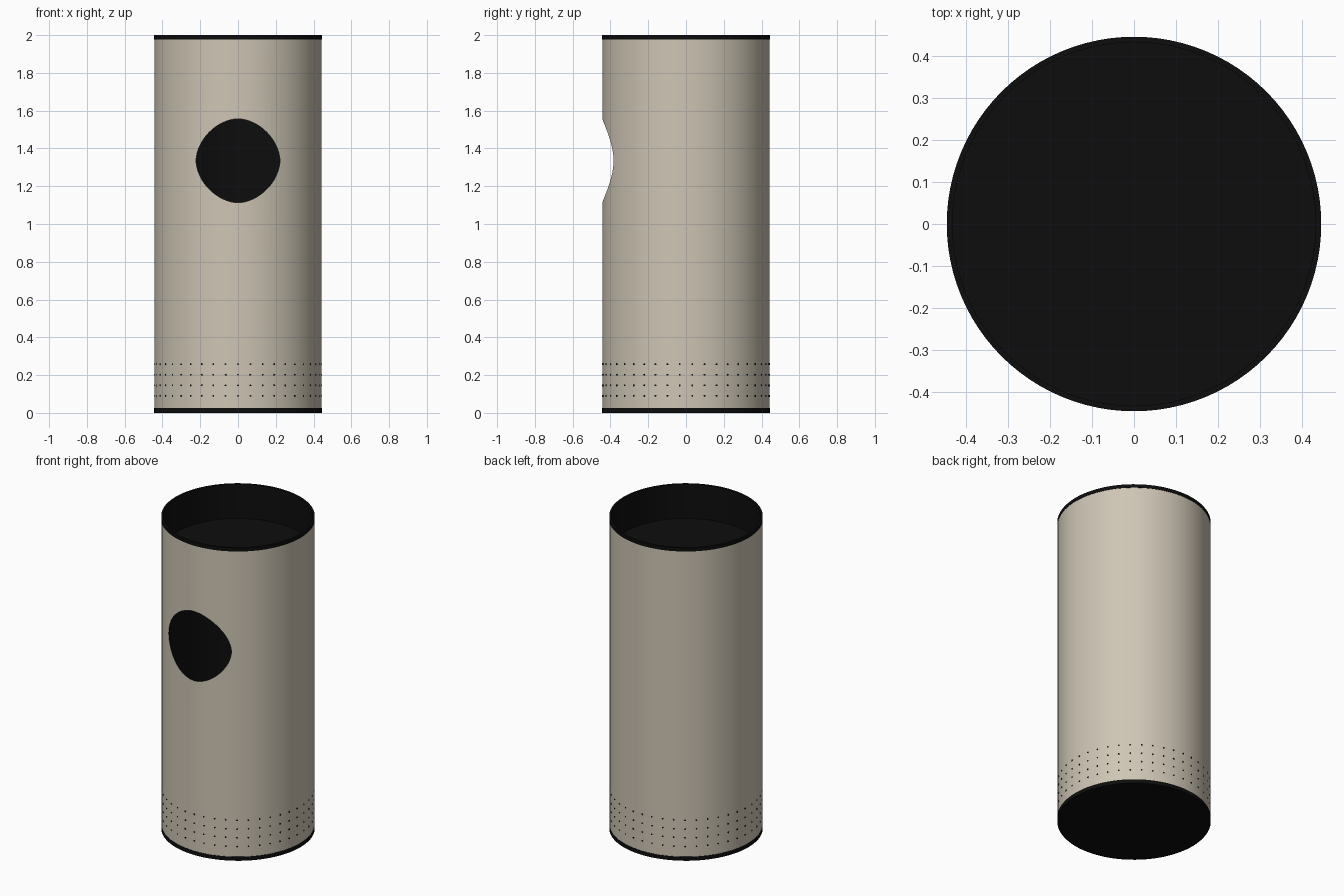
import bpy, bmesh
from math import sin, cos, tau, copysign
from mathutils import Matrix

if "Cube" in bpy.data.objects:
    bpy.data.objects.remove(bpy.data.objects["Cube"], do_unlink=True)

SEGMENTS = 96
RADIUS = 0.443
INNER = 0.434
HOLE_Z = 1.335
HOLE_R = 0.222


def material(name, colour):
    mat = bpy.data.materials.new(name)
    mat.use_nodes = True
    mat.diffuse_color = colour
    bsdf = mat.node_tree.nodes["Principled BSDF"]
    bsdf.inputs["Base Color"].default_value = colour
    bsdf.inputs["Roughness"].default_value = 0.7
    return mat


beige = material("warm beige", (0.62, 0.56, 0.46, 1))
black = material("matte black", (0.004, 0.004, 0.004, 1))


def finish(bm, name, mats):
    bmesh.ops.recalc_face_normals(bm, faces=bm.faces)
    mesh = bpy.data.meshes.new(name)
    bm.to_mesh(mesh)
    bm.free()
    for mat in mats:
        mesh.materials.append(mat)
    obj = bpy.data.objects.new(name, mesh)
    bpy.context.collection.objects.link(obj)
    return obj


def smooth(obj):
    bpy.ops.object.select_all(action='DESELECT')
    obj.select_set(True)
    bpy.context.view_layer.objects.active = obj
    bpy.ops.object.shade_smooth_by_angle(angle=0.6)


def tube(name, outer, inner, z0, z1, mats):
    """Ring with a rectangular section; every face but the outer wall uses the last material."""
    bm = bmesh.new()
    section = [(outer, z0), (outer, z1), (inner, z1), (inner, z0)]
    rings = [[bm.verts.new((r * cos(tau * i / SEGMENTS), r * sin(tau * i / SEGMENTS), z))
              for i in range(SEGMENTS)] for r, z in section]
    for k in range(4):
        a, b = rings[k], rings[(k + 1) % 4]
        for i in range(SEGMENTS):
            j = (i + 1) % SEGMENTS
            face = bm.faces.new((a[i], a[j], b[j], b[i]))
            face.material_index = 0 if k == 0 else len(mats) - 1
    return finish(bm, name, mats)


def disc(name, radius, z0, z1):
    bm = bmesh.new()
    bmesh.ops.create_cone(bm, cap_ends=True, segments=SEGMENTS, radius1=radius, radius2=radius,
                          depth=z1 - z0, matrix=Matrix.Translation((0, 0, (z0 + z1) / 2)))
    obj = finish(bm, name, [black])
    smooth(obj)
    return obj


# Hollow body with black lining
body = tube("body_shell", RADIUS, INNER, 0.02, 1.985, [beige, black])

# Cutter for the rounded entrance in the front wall
bm = bmesh.new()
outline = []
for i in range(64):
    c, s = cos(tau * i / 64), sin(tau * i / 64)
    x, z = (copysign(abs(v) ** 1.1, v) * HOLE_R for v in (c, s))
    outline.append(bm.verts.new((x, -0.7, HOLE_Z + z)))
front = bm.faces.new(outline)
wall = bmesh.ops.extrude_face_region(bm, geom=[front])
bmesh.ops.translate(bm, vec=(0, 0.6, 0),
                    verts=[g for g in wall["geom"] if isinstance(g, bmesh.types.BMVert)])
for face in bm.faces:
    face.material_index = 1
cutter = finish(bm, "entrance_cutter", [beige, black])
cutter.hide_render = True

cut = body.modifiers.new("entrance", 'BOOLEAN')
cut.operation = 'DIFFERENCE'
cut.solver = 'EXACT'
cut.object = cutter
bpy.ops.object.select_all(action='DESELECT')
body.select_set(True)
bpy.context.view_layer.objects.active = body
bpy.ops.object.modifier_apply(modifier=cut.name)
bpy.data.objects.remove(cutter, do_unlink=True)
smooth(body)

# Black bands, bottom plate and recessed top plate
smooth(tube("top_rim", RADIUS + 0.002, INNER - 0.002, 1.978, 2.0, [black]))
disc("bottom_plate", RADIUS + 0.002, 0.0, 0.025)
disc("recessed_top_plate", INNER + 0.003, 1.76, 1.78)

# Four rows of tiny vent dots around the foot
bm = bmesh.new()
COLUMNS = 42
for row in range(4):
    for col in range(COLUMNS):
        place = (Matrix.Rotation(tau * col / COLUMNS, 4, 'Z')
                 @ Matrix.Translation((0, -RADIUS, 0.09 + row * 0.056))
                 @ Matrix.Rotation(tau / 4, 4, 'X'))
        bmesh.ops.create_cone(bm, cap_ends=True, segments=8, radius1=0.005, radius2=0.005,
                              depth=0.003, matrix=place)
finish(bm, "vent_dots", [black])
